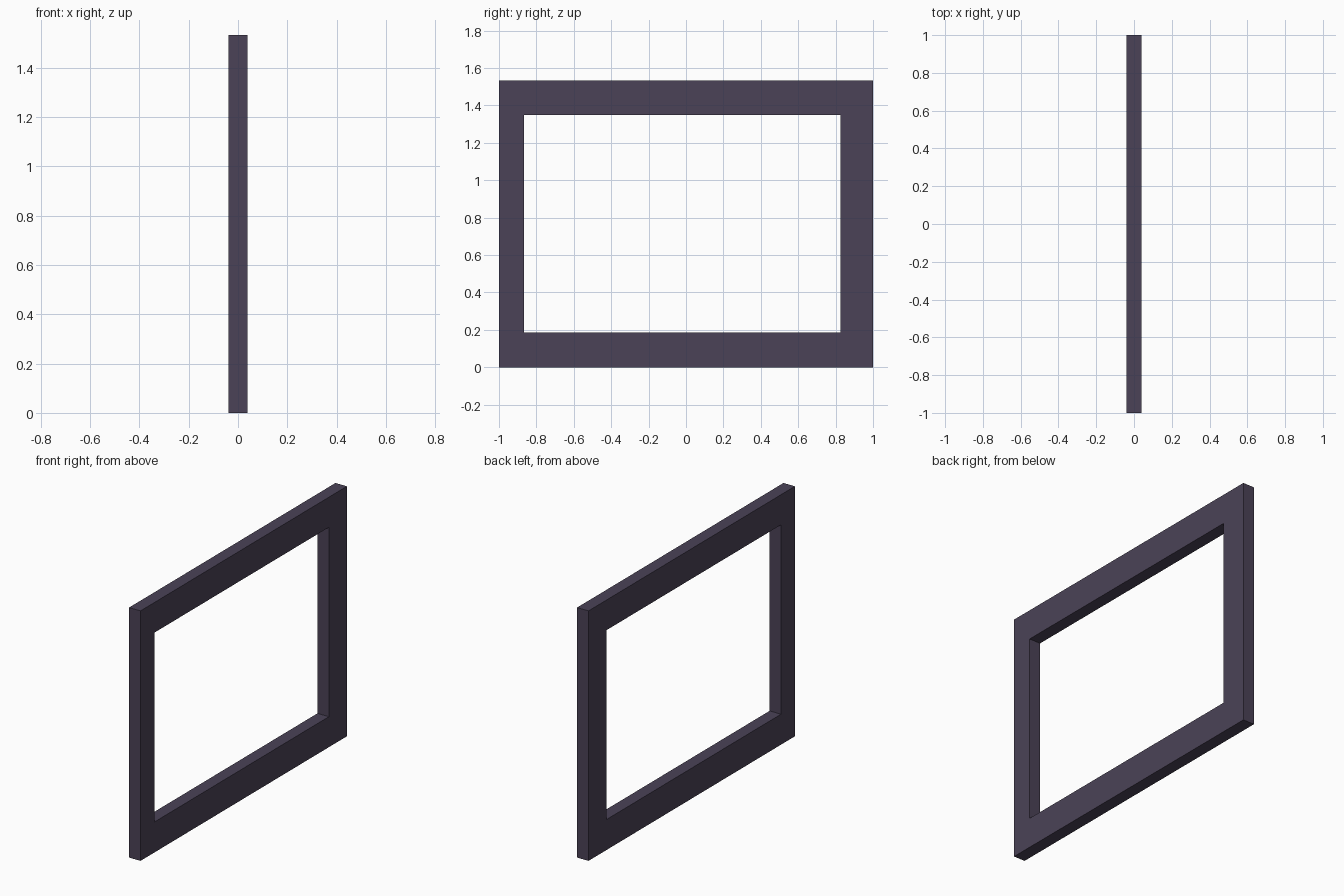
import bpy
import bmesh

if "Cube" in bpy.data.objects:
    bpy.data.objects.remove(bpy.data.objects["Cube"])

THICK = 0.077                         # frame depth along x
OUTER = (-1.0, 1.0, 0.0, 1.533)       # y min, y max, z min, z max
OPENING = (-0.865, 0.825, 0.187, 1.348)


def rect_loop(bm, rect, x):
    y0, y1, z0, z1 = rect
    return [bm.verts.new((x, y, z)) for y, z in ((y0, z0), (y1, z0), (y1, z1), (y0, z1))]


# Rectangular frame: flat ring between the two outlines, extruded through its depth
bm = bmesh.new()
outer = rect_loop(bm, OUTER, -THICK / 2)
inner = rect_loop(bm, OPENING, -THICK / 2)
ring = [bm.faces.new((outer[i], outer[(i + 1) % 4], inner[(i + 1) % 4], inner[i]))
        for i in range(4)]
result = bmesh.ops.extrude_face_region(bm, geom=ring, use_keep_orig=True)
moved = [g for g in result["geom"] if isinstance(g, bmesh.types.BMVert)]
bmesh.ops.translate(bm, verts=moved, vec=(THICK, 0, 0))
bmesh.ops.recalc_face_normals(bm, faces=bm.faces)

mesh = bpy.data.meshes.new("frame")
bm.to_mesh(mesh)
bm.free()
frame = bpy.data.objects.new("frame", mesh)
bpy.context.collection.objects.link(frame)

# Dark muted purple finish
paint = bpy.data.materials.new("dark_frame")
paint.diffuse_color = (0.07, 0.055, 0.095, 1)
paint.use_nodes = True
paint.node_tree.nodes["Principled BSDF"].inputs["Base Color"].default_value = paint.diffuse_color
mesh.materials.append(paint)
